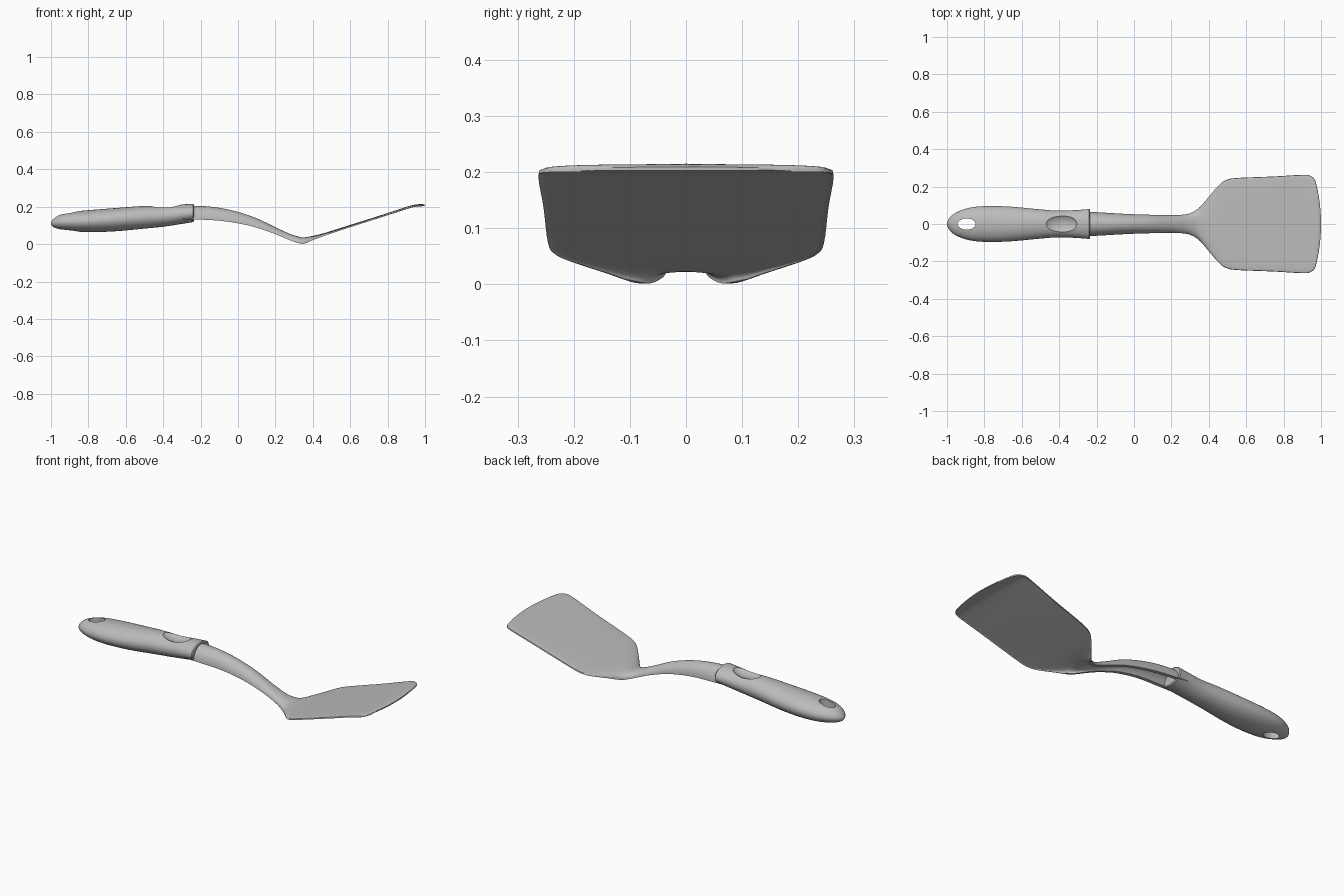
import bpy, bmesh, math
from mathutils import Vector

cube = bpy.data.objects.get("Cube")
if cube:
    bpy.data.objects.remove(cube, do_unlink=True)

grey = bpy.data.materials.new("light_grey")
grey.use_nodes = True
colour = (0.5, 0.5, 0.5, 1)
grey.diffuse_color = colour
grey.node_tree.nodes["Principled BSDF"].inputs["Base Color"].default_value = colour


def refine(rows, steps=4):
    """Smooth curve through the stations (Catmull-Rom)."""
    pts = [Vector(r) for r in rows]
    pts = [pts[0]] + pts + [pts[-1]]
    out = []
    for a, b, c, d in zip(pts, pts[1:], pts[2:], pts[3:]):
        for k in range(steps):
            t = k / steps
            out.append(b + (c - a) * (t / 2) + (a * 2 - b * 5 + c * 4 - d) * (t * t / 2)
                       + (b * 3 - a - c * 3 + d) * (t ** 3 / 2))
    return out + [pts[-1]]


def loft(name, rings):
    """Skin closed rings and cap both ends."""
    bm = bmesh.new()
    loops = [[bm.verts.new(p) for p in ring] for ring in rings]
    n = len(loops[0])
    for a, b in zip(loops, loops[1:]):
        for i in range(n):
            j = (i + 1) % n
            bm.faces.new((a[i], a[j], b[j], b[i]))
    bm.faces.new(loops[0])
    bm.faces.new(loops[-1])
    bmesh.ops.recalc_face_normals(bm, faces=bm.faces)
    mesh = bpy.data.meshes.new(name)
    bm.to_mesh(mesh)
    bm.free()
    obj = bpy.data.objects.new(name, mesh)
    bpy.context.collection.objects.link(obj)
    mesh.materials.append(grey)
    return obj


def smooth(obj, angle):
    bpy.ops.object.select_all(action="DESELECT")
    obj.select_set(True)
    bpy.context.view_layer.objects.active = obj
    bpy.ops.object.shade_smooth_by_angle(angle=math.radians(angle))


def cut(obj, cutter):
    """Subtract the cutter, then discard it."""
    cutter.data.materials.append(grey)
    mod = obj.modifiers.new("cut", "BOOLEAN")
    mod.operation, mod.solver, mod.object = "DIFFERENCE", "EXACT", cutter
    bpy.context.view_layer.update()
    graph = bpy.context.evaluated_depsgraph_get()
    result = bpy.data.meshes.new_from_object(obj.evaluated_get(graph))
    obj.modifiers.clear()
    obj.data = result
    bpy.data.objects.remove(cutter, do_unlink=True)


# Grip: x, half width, top, bottom
grip = refine([
    (-1.0, 0.006, 0.115, 0.105), (-0.985, 0.034, 0.136, 0.09),
    (-0.95, 0.062, 0.157, 0.079), (-0.88, 0.087, 0.173, 0.068),
    (-0.78, 0.096, 0.183, 0.064), (-0.65, 0.092, 0.193, 0.069),
    (-0.5, 0.078, 0.204, 0.083), (-0.4, 0.071, 0.205, 0.093),
    (-0.3, 0.075, 0.212, 0.108), (-0.24, 0.08, 0.215, 0.118)])
x, w, top, bottom = grip[-1]
grip.append(Vector((x + 0.005, w - 0.005, top - 0.005, bottom + 0.005)))
rings = []
for x, w, top, bottom in grip:
    mid, h = (top + bottom) / 2, (top - bottom) / 2
    angles = [math.tau * i / 40 for i in range(40)]
    rings.append([(x, w * math.cos(a), mid + h * math.sin(a)) for a in angles])
handle = loft("handle", rings)

# Hanging hole through the end of the grip
bpy.ops.mesh.primitive_cylinder_add(vertices=32, radius=1, depth=0.5, location=(-0.895, 0, 0.12))
hole = bpy.context.object
hole.scale = (0.048, 0.03, 1)
cut(handle, hole)

# Thumb rest hollow
bpy.ops.mesh.primitive_uv_sphere_add(segments=40, ring_count=24, radius=1, location=(-0.39, 0, 0.225))
hollow = bpy.context.object
hollow.scale = (0.09, 0.06, 0.043)
cut(handle, hollow)
smooth(handle, 35)

# Neck channel flowing into the blade:
# x, half width, crown height, edge drop, thickness, roundness, tip bow
stations = refine([
    (-0.3, 0.066, 0.205, 0.07, 0.02, 1, 0),
    (-0.2, 0.063, 0.204, 0.073, 0.02, 1, 0),
    (-0.1, 0.057, 0.194, 0.069, 0.02, 1, 0),
    (0.0, 0.052, 0.172, 0.061, 0.02, 1, 0),
    (0.1, 0.049, 0.138, 0.05, 0.019, 1, 0),
    (0.2, 0.047, 0.09, 0.037, 0.018, 1, 0),
    (0.27, 0.051, 0.058, 0.034, 0.017, 0.9, 0),
    (0.31, 0.062, 0.044, 0.035, 0.016, 0.8, 0),
    (0.35, 0.088, 0.036, 0.034, 0.014, 0.7, 0),
    (0.4, 0.146, 0.044, 0.023, 0.013, 0.5, 0),
    (0.45, 0.204, 0.056, 0.016, 0.012, 0.4, 0),
    (0.49, 0.234, 0.068, 0.014, 0.012, 0.3, 0),
    (0.55, 0.246, 0.087, 0.013, 0.012, 0.3, 0),
    (0.75, 0.254, 0.15, 0.013, 0.012, 0.3, 0.005),
    (0.91, 0.263, 0.202, 0.013, 0.012, 0.3, 0.01),
    (0.955, 0.258, 0.212, 0.014, 0.011, 0.3, 0.014),
    (0.985, 0.237, 0.214, 0.014, 0.01, 0.3, 0.018),
    (1.0, 0.19, 0.209, 0.009, 0.006, 0.3, 0.02)])
N = 28
sweep = [math.pi * (i / N - 0.5) for i in range(N + 1)]
rings = []
for x, w, z, drop, thick, power, bow in stations:
    ring = []
    for inset, order in ((0, sweep), (thick, sweep[::-1])):
        side = inset if power > 0.6 else inset * 0.3
        for a in order:
            s = math.sin(a)
            fall = 1 - max(math.cos(a), 0) ** power
            ring.append((x - bow * s * s, (w - side) * s,
                         z - inset - (drop - inset) * fall))
    rings.append(ring)
blade = loft("neck_and_blade", rings)
smooth(blade, 50)
